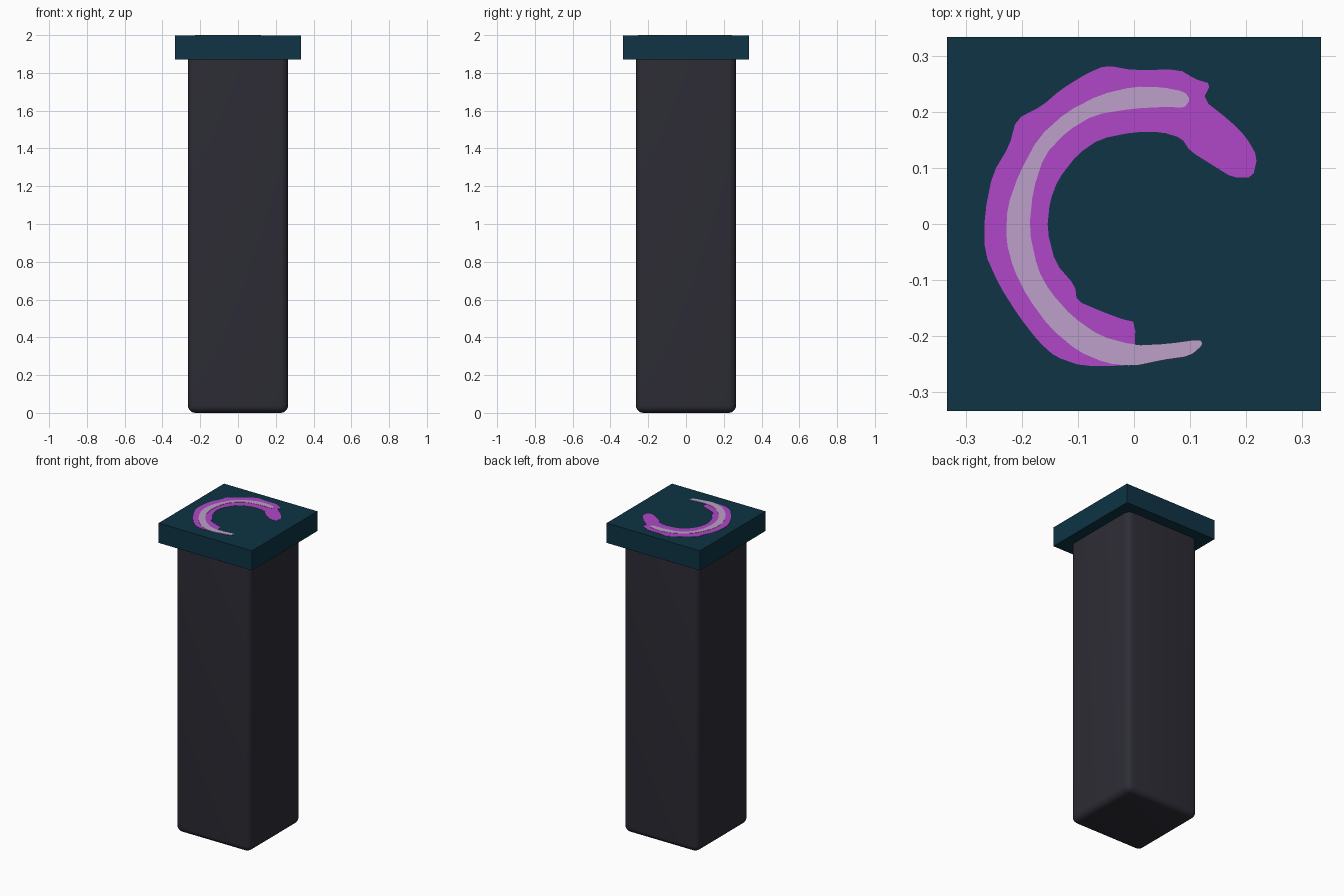
import bpy, bmesh, math

if "Cube" in bpy.data.objects:
    bpy.data.objects.remove(bpy.data.objects["Cube"])


def material(name, rgb):
    m = bpy.data.materials.new(name)
    m.diffuse_color = (*rgb, 1)
    m.use_nodes = True
    m.node_tree.nodes["Principled BSDF"].inputs["Base Color"].default_value = m.diffuse_color
    return m


charcoal = material("charcoal", (0.027, 0.026, 0.037))
teal = material("dark_teal", (0.0044, 0.0343, 0.0578))
purple = material("purple_paint", (0.434, 0.061, 0.578))
lilac = material("pale_lilac_paint", (0.503, 0.352, 0.578))


def finish(name, bm, mat):
    bmesh.ops.recalc_face_normals(bm, faces=bm.faces)
    mesh = bpy.data.meshes.new(name)
    bm.to_mesh(mesh)
    bm.free()
    mesh.materials.append(mat)
    obj = bpy.data.objects.new(name, mesh)
    bpy.context.collection.objects.link(obj)
    return obj


def box(half, z0, z1):
    bm = bmesh.new()
    bmesh.ops.create_cube(bm, size=1)
    for v in bm.verts:
        v.co = (v.co.x * 2 * half, v.co.y * 2 * half, z1 if v.co.z > 0 else z0)
    return bm


def soften(points):
    """Cut the corners of a closed outline once."""
    out = []
    for (ax, ay), (bx, by) in zip(points, points[1:] + points[:1]):
        for t in (0.2, 0.8):
            out.append((ax + (bx - ax) * t, ay + (by - ay) * t))
    return out


def plate(name, outline, z0, z1, mat):
    """Thin painted plate from a closed outline."""
    bm = bmesh.new()
    face = bm.faces.new([bm.verts.new((x, y, z0)) for x, y in soften(outline)])
    ext = bmesh.ops.extrude_face_region(bm, geom=[face], use_keep_orig=True)
    for g in ext["geom"]:
        if isinstance(g, bmesh.types.BMVert):
            g.co.z = z1
    bmesh.ops.recalc_face_normals(bm, faces=bm.faces)
    bmesh.ops.triangulate(bm, faces=[f for f in bm.faces if len(f.verts) > 4],
                          ngon_method='EAR_CLIP')
    return finish(name, bm, mat)


# Pillar body: rounded everywhere except the top, which sits in the cap
bm = box(0.265, 0.0, 1.88)
edges = [e for e in bm.edges if min(v.co.z for v in e.verts) < 0.1]
bmesh.ops.bevel(bm, geom=edges, offset=0.04, segments=5, profile=0.5, affect='EDGES')
body = finish("pillar_body", bm, charcoal)
bpy.context.view_layer.objects.active = body
body.select_set(True)
bpy.ops.object.shade_smooth_by_angle(angle=math.radians(40))
body.select_set(False)

# Square cap
finish("pillar_cap", box(0.333, 1.87, 1.997), teal)

# Broad brush stroke on the cap
broad = [(0.22, 0.12), (0.20, 0.155), (0.17, 0.185), (0.123, 0.222), (0.137, 0.25),
         (0.11, 0.258), (0.08, 0.276), (0, 0.274), (-0.05, 0.283), (-0.085, 0.268),
         (-0.13, 0.24), (-0.165, 0.21), (-0.21, 0.187), (-0.222, 0.14), (-0.252, 0.09),
         (-0.266, 0.02), (-0.267, -0.05), (-0.24, -0.11), (-0.205, -0.165),
         (-0.17, -0.21), (-0.14, -0.237), (-0.09, -0.254), (0, -0.252),
         (0.003, -0.175), (-0.02, -0.17), (-0.06, -0.155), (-0.102, -0.137),
         (-0.105, -0.11), (-0.14, -0.07), (-0.155, -0.01), (-0.15, 0.04),
         (-0.135, 0.08), (-0.10, 0.125), (-0.06, 0.152), (0, 0.164), (0.05, 0.164),
         (0.085, 0.153), (0.10, 0.13), (0.14, 0.105), (0.175, 0.083), (0.212, 0.083)]
plate("broad_stroke", broad, 1.996, 1.9985, purple)

# Narrow highlight stroke over it
narrow = [(0.10, 0.222), (0.09, 0.236), (0.05, 0.244), (0, 0.245), (-0.06, 0.231),
          (-0.12, 0.20), (-0.17, 0.155), (-0.205, 0.09), (-0.226, 0.03),
          (-0.228, -0.03), (-0.215, -0.08), (-0.19, -0.13), (-0.15, -0.185),
          (-0.10, -0.227), (-0.05, -0.248), (0, -0.254), (0.05, -0.243),
          (0.10, -0.236), (0.124, -0.215), (0.118, -0.205), (0.06, -0.213),
          (0, -0.216), (-0.06, -0.20), (-0.11, -0.165), (-0.15, -0.12),
          (-0.172, -0.08), (-0.187, -0.01), (-0.18, 0.06), (-0.16, 0.122),
          (-0.12, 0.165), (-0.07, 0.195), (0, 0.206), (0.06, 0.209), (0.09, 0.207)]
plate("highlight_stroke", narrow, 1.996, 2.0, lilac)
